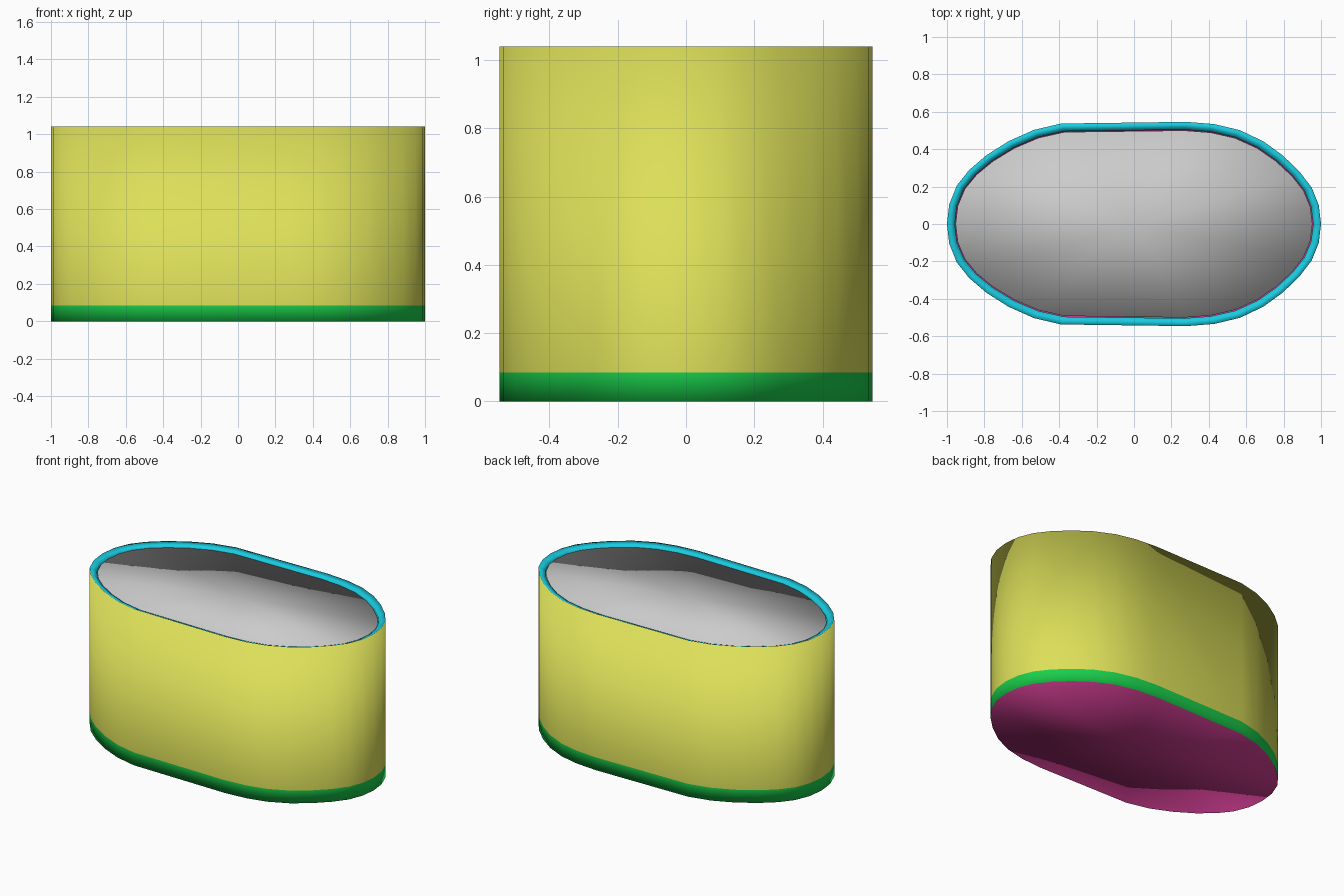
import bpy, bmesh

if "Cube" in bpy.data.objects:
    bpy.data.objects.remove(bpy.data.objects["Cube"])

# Half outline of the oval (left tip to right tip), mirrored to the front side
HALF = [(-1, 0), (-.988, .105), (-.948, .205), (-.882, .288), (-.79, .367),
        (-.67, .443), (-.535, .503), (-.39, .537), (.28, .546), (.43, .534),
        (.565, .502), (.69, .443), (.795, .367), (.885, .28), (.95, .195),
        (.988, .1), (1, 0)]
OUTLINE = HALF + [(x, -y) for x, y in HALF[-2:0:-1]]


def material(name, rgb):
    m = bpy.data.materials.new(name)
    m.diffuse_color = (*rgb, 1)
    m.use_nodes = True
    m.node_tree.nodes["Principled BSDF"].inputs["Base Color"].default_value = m.diffuse_color
    return m


def oval_ring(bm, inset, z):
    sx, sy = 1 - inset, 1 - inset / .546
    return [bm.verts.new((x * sx, y * sy, z)) for x, y in OUTLINE]


def loft(name, rings, mats=(), slots=(), cap_bottom=None, cap_top=None):
    """Stack oval rings (inset, z); slots give the material of each band."""
    bm = bmesh.new()
    loops = [oval_ring(bm, *r) for r in rings]
    n = len(OUTLINE)
    for i, (a, b) in enumerate(zip(loops, loops[1:])):
        for k in range(n):
            j = (k + 1) % n
            f = bm.faces.new((a[k], a[j], b[j], b[k]))
            f.material_index = slots[i] if slots else 0
    # Caps are fans around a centre point
    for ring, slot in ((loops[0], cap_bottom), (loops[-1], cap_top)):
        if slot is None:
            continue
        c = bm.verts.new((0, 0, ring[0].co.z))
        for k in range(n):
            bm.faces.new((ring[k], ring[(k + 1) % n], c)).material_index = slot
    bmesh.ops.recalc_face_normals(bm, faces=bm.faces)
    for f in bm.faces:
        f.smooth = True
    me = bpy.data.meshes.new(name)
    bm.to_mesh(me)
    bm.free()
    for m in mats:
        me.materials.append(m)
    ob = bpy.data.objects.new(name, me)
    bpy.context.collection.objects.link(ob)
    return ob


yellow = material("wall_yellow", (.72, .74, .10))
green = material("band_green", (.01, .62, .07))
cyan = material("rim_cyan", (.01, .60, .75))
magenta = material("base_magenta", (.55, .04, .25))

# Outer container: base, bottom band, wall and inward sloping rim
loft("container", [(0, 0), (0, .085), (0, 1.04), (.042, 1.022), (.042, .98)],
     (yellow, green, cyan, magenta), (1, 0, 2, 2), cap_bottom=3)

# Filled top inside the rim
loft("filling", [(.046, .98), (.046, 1.018)], cap_bottom=0, cap_top=0)
